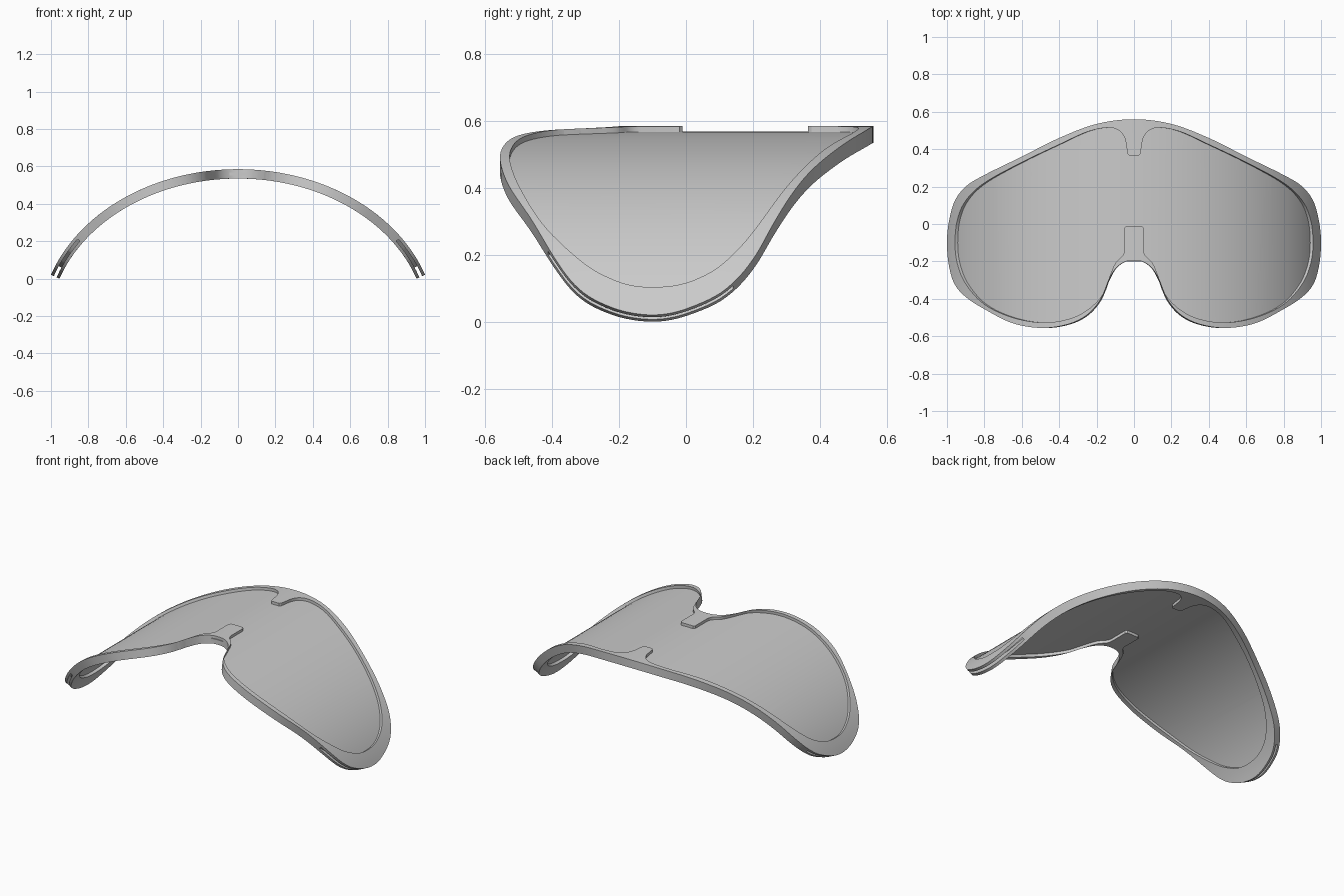
import bpy, bmesh, math
from mathutils import Vector

cube = bpy.data.objects.get("Cube")
if cube:
    bpy.data.objects.remove(cube, do_unlink=True)

# Elliptical arc shared by every layer
WIDTH, RISE, TOP = 1.06, 0.845, 0.585
THICK, LAYER = 0.05, 0.017

grey = bpy.data.materials.new("plain_grey")
grey.use_nodes = True
grey.diffuse_color = (0.6, 0.6, 0.6, 1)
grey.node_tree.nodes["Principled BSDF"].inputs["Base Color"].default_value = (0.6, 0.6, 0.6, 1)


def wrap(co):
    """Bend a flat point (x, y, depth) onto the arc, depth measured along its normal."""
    t = math.asin(co.x / WIDTH)
    normal = Vector((math.sin(t) / WIDTH, 0, math.cos(t) / RISE)).normalized()
    base = Vector((co.x, co.y, TOP - RISE * (1 - math.cos(t))))
    return base + normal * co.z


def smooth_path(points, steps=6):
    """Catmull-Rom path; the first and last points only set the end tangents."""
    pts = [Vector(p) for p in points]
    path = []
    for a, b, c, d in zip(pts, pts[1:], pts[2:], pts[3:]):
        for i in range(steps):
            t = i / steps
            path.append(b + (c - a) * (t / 2) + (2 * a - 5 * b + 4 * c - d) * (t * t / 2)
                        + (3 * b - a - 3 * c + d) * (t ** 3 / 2))
    return path + [pts[-2]]


def curved_plate(name, outline, high, low):
    """Extrude half an outline, slice it across the bend, wrap and mirror it."""
    bm = bmesh.new()
    face = bm.faces.new([bm.verts.new((p[0], p[1], high)) for p in outline])
    out = bmesh.ops.extrude_face_region(bm, geom=[face], use_keep_orig=True)
    for v in out["geom"]:
        if isinstance(v, bmesh.types.BMVert):
            v.co.z = low
    bmesh.ops.triangulate(bm, faces=[f for f in bm.faces if len(f.verts) > 4])
    for i in range(1, 42):
        x = WIDTH * math.sin(i * 0.034)
        bmesh.ops.bisect_plane(bm, geom=bm.verts[:] + bm.edges[:] + bm.faces[:], dist=1e-5,
                               plane_co=(x, 0, 0), plane_no=(1, 0, 0))
    bmesh.ops.recalc_face_normals(bm, faces=bm.faces[:])
    seam = [f for f in bm.faces if all(abs(v.co.x) < 1e-5 for v in f.verts)]
    bmesh.ops.delete(bm, geom=seam, context='FACES')
    for v in bm.verts:
        v.co = wrap(v.co)
    mesh = bpy.data.meshes.new(name)
    bm.to_mesh(mesh)
    bm.free()
    mesh.materials.append(grey)
    obj = bpy.data.objects.new(name, mesh)
    bpy.context.collection.objects.link(obj)
    mirror = obj.modifiers.new("mirror", 'MIRROR')
    mirror.merge_threshold = 0.0002
    return obj


def finish(obj):
    """Apply modifiers and smooth the gentle bends."""
    bpy.ops.object.select_all(action='DESELECT')
    obj.select_set(True)
    bpy.context.view_layer.objects.active = obj
    bpy.ops.object.convert(target='MESH')
    bpy.ops.object.shade_smooth_by_angle(angle=math.radians(30))


# Outer edge of the frame, brow to nose bridge
outer = smooth_path([
    (-0.2, 0.535), (0, 0.56), (0.2, 0.535), (0.4, 0.46), (0.6, 0.36), (0.8, 0.262),
    (0.9, 0.2), (0.96, 0.12), (0.99, 0.01), (1, -0.1), (0.99, -0.22), (0.96, -0.32),
    (0.9, -0.39), (0.8, -0.455), (0.65, -0.53), (0.49, -0.556), (0.35, -0.535),
    (0.25, -0.485), (0.18, -0.405), (0.14, -0.31), (0.1, -0.24), (0.05, -0.203),
    (0, -0.195), (-0.05, -0.203)])

# Inner edge of the frame, nose flare to brow flare
inner = smooth_path([
    (0.05, -0.1), (0.05, -0.14), (0.062, -0.17), (0.1, -0.21), (0.13, -0.28), (0.17, -0.38),
    (0.25, -0.46), (0.35, -0.508), (0.49, -0.527), (0.65, -0.5), (0.8, -0.43),
    (0.9, -0.32), (0.945, -0.21), (0.957, -0.1), (0.945, 0.02), (0.9, 0.125),
    (0.8, 0.22), (0.6, 0.33), (0.4, 0.425), (0.25, 0.493), (0.14, 0.515), (0.08, 0.5),
    (0.05, 0.46), (0.04, 0.41), (0.036, 0.36)])

# Frame with its nose and brow tabs
nose_tab = [(0, -0.01), (0.04, -0.01), (0.05, -0.02)]
brow_tab = [(0.034, 0.375), (0.025, 0.365), (0, 0.365)]
frame = curved_plate("frame", outer + nose_tab + inner + brow_tab, 0, -THICK)

# Strap slots cut into the edge of both temples
slot = [(0.87, -0.405), (0.92, -0.34), (0.96, -0.22), (0.973, -0.1), (0.962, 0.02),
        (0.93, 0.11), (0.93, 0.14), (1.04, 0.14), (1.04, -0.43), (0.87, -0.43)]
cutter = curved_plate("slot_cutter", slot, -LAYER, LAYER - THICK)
cutter.hide_render = True
cut = frame.modifiers.new("slots", 'BOOLEAN')
cut.operation = 'DIFFERENCE'
cut.solver = 'EXACT'
cut.object = cutter
bpy.context.view_layer.update()
finish(frame)
bpy.data.objects.remove(cutter, do_unlink=True)

# Lens held in the middle layer of the frame
glass = [p * 1.008 for p in inner if p.y < 0.51 and p.x > 0.13 or p.y < -0.2]
lens = curved_plate("lens", [(0, -0.2)] + glass + [(0, 0.535)], -LAYER, LAYER - THICK)
finish(lens)
